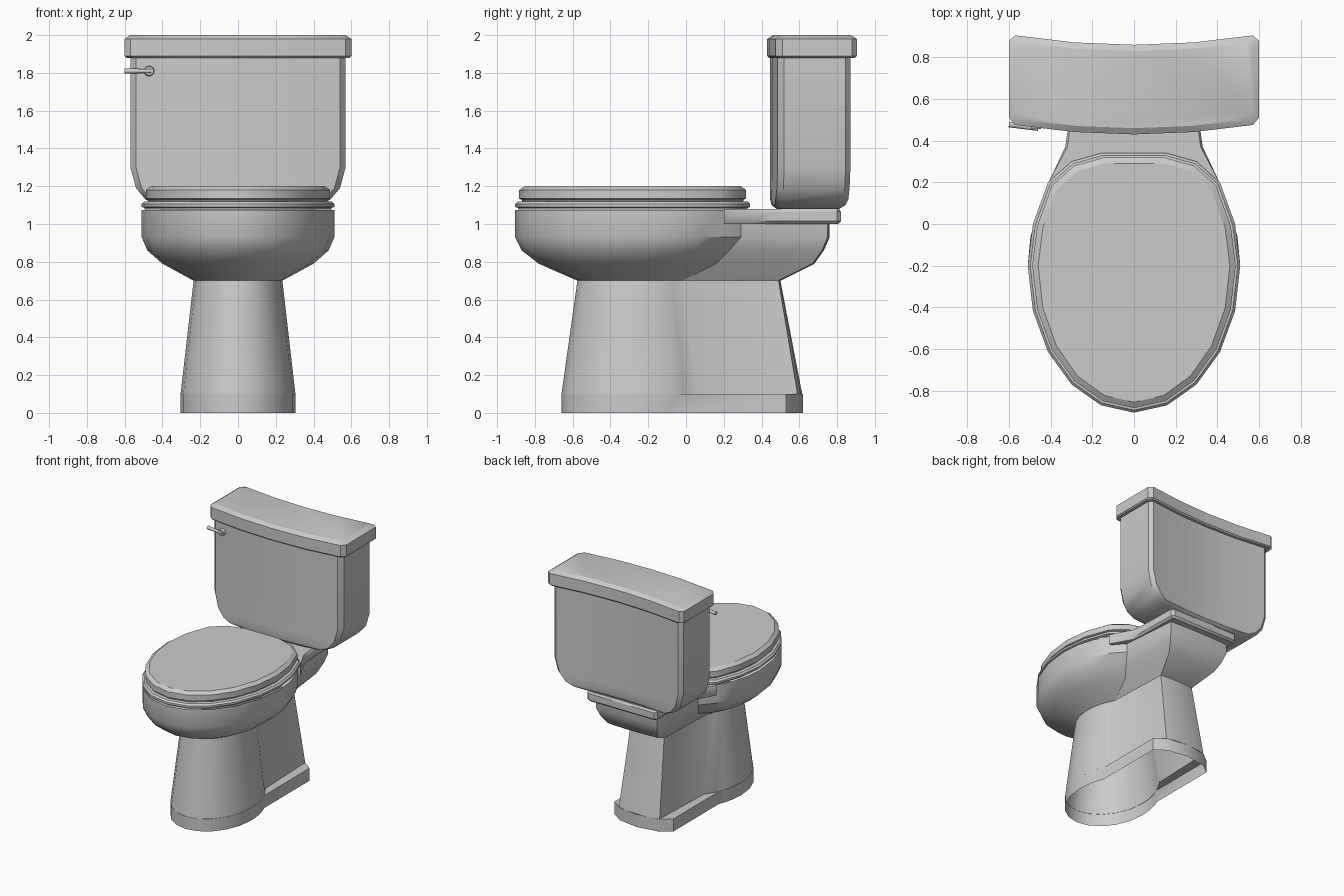
import bpy, bmesh
from math import sin, cos, acos, pi, radians
from mathutils import Vector

if "Cube" in bpy.data.objects:
    bpy.data.objects.remove(bpy.data.objects["Cube"])


def finish(name, bm):
    bmesh.ops.remove_doubles(bm, verts=bm.verts, dist=0.0001)
    bmesh.ops.recalc_face_normals(bm, faces=bm.faces)
    me = bpy.data.meshes.new(name)
    bm.to_mesh(me)
    bm.free()
    me.shade_smooth()
    me.set_sharp_from_angle(angle=radians(32))
    ob = bpy.data.objects.new(name, me)
    bpy.context.collection.objects.link(ob)
    return ob


def loft(name, rings, bottom=True, top=True):
    """Skin a stack of closed rings that have equal point counts."""
    bm = bmesh.new()
    vs = [[bm.verts.new(p) for p in r] for r in rings]
    n = len(vs[0])
    for a, b in zip(vs, vs[1:]):
        for i in range(n):
            j = (i + 1) % n
            bm.faces.new((a[i], a[j], b[j], b[i]))
    if bottom:
        bm.faces.new(vs[0][::-1])
    if top:
        bm.faces.new(vs[-1])
    return finish(name, bm)


def mirrored(half, z):
    """Close a half outline running from front centre to back centre."""
    pts = half + [(-x, y) for x, y in half[-2:0:-1]]
    return [(x, y, z) for x, y in pts]


# Bowl and pedestal: oval front, straight-sided rear, one continuous skin
def body_ring(z, hw, front, mid, jx, jy, cx, cy, back, n=5):
    half = [(hw * sin(pi / 2 * i / n), mid - (mid - front) * cos(pi / 2 * i / n))
            for i in range(n + 1)]
    end = acos(jx / hw)
    rb = (jy - mid) / sin(end)
    half += [(hw * cos(end * i / 4), mid + rb * sin(end * i / 4)) for i in range(1, 5)]
    half += [(cx, cy), (cx * 0.66, cy + 0.7 * (back - cy)), (0, back)]
    return mirrored(half, z)


foot = (.305, -.66, -.27, .26, -.04, .26, .53, .62)
rim = (.51, -.905, -.2, .31, .29, .27, .75, .76)
loft("bowl_and_pedestal", [
    body_ring(0, *foot),
    body_ring(.10, *foot),
    body_ring(.101, .304, -.659, -.27, .2, .06, .18, .59, .615),
    body_ring(.70, .235, -.575, -.27, .17, -.02, .15, .49, .5),
    body_ring(.79, .40, -.78, -.24, .22, .16, .22, .67, .68),
    body_ring(.86, .48, -.87, -.21, .27, .23, .25, .72, .73),
    body_ring(.93, *rim),
    body_ring(1.075, *rim)], bottom=False, top=False)

# Tank shelf behind the bowl
def shelf_ring(z, d):
    return mirrored([(0, .2), (.41, .2), (.33 - d, .37), (.32 - d, .44),
                     (.31 - d, .80), (.29 - d, .82 - d), (0, .82 - d)], z)


loft("tank_shelf", [shelf_ring(1.0, .015), shelf_ring(1.015, 0),
                    shelf_ring(1.065, 0), shelf_ring(1.08, .01)])


# Seat and seat cover: egg outline with a flattened back
def egg(z, d):
    half = []
    for i in range(6):
        a = pi / 10 * i
        half.append(((.51 - d) * sin(a), -.2 - (.705 - d) * cos(a)))
    k = (.54 - d) / .54
    for i, y in zip(range(6, 11), (.2, .4, .5, .54, .54)):
        half.append(((.51 - d) * sin(pi / 10 * i) if i < 10 else 0, -.2 + y * k))
    return mirrored(half, z)


loft("seat", [egg(1.078, .015), egg(1.085, .015), egg(1.09, 0), egg(1.105, 0),
              egg(1.118, .012), egg(1.12, .03)])
loft("seat_cover", [egg(1.115, .04), egg(1.128, .035), egg(1.135, .022),
                    egg(1.18, .022), egg(1.2, .05)])


# Tank and tank lid: chamfered boxes bowed toward the front
def bowed_ring(z, w, y0, y1, bend, c=.03):
    fr = [-1, -.5, 0, .5, 1]
    pts = [(f * (w - c), y0) for f in fr] + [(w, y0 + c), (w, y1 - c)]
    pts += [(f * (w - c), y1) for f in fr[::-1]] + [(-w, y1 - c), (-w, y0 + c)]
    return [(x, y + bend * (x / .6) ** 2, z) for x, y in pts]


loft("tank", [bowed_ring(z, w, .445 + d, .83 - d, .05) for z, w, d in (
    (1.08, .36, .035), (1.10, .43, .008), (1.13, .49, 0), (1.19, .54, 0),
    (1.30, .57, 0), (1.89, .57, 0))])
loft("tank_lid", [bowed_ring(z, .6 - d, .43 + d, .86 - d, .05) for z, d in (
    (1.88, .01), (1.89, 0), (1.98, 0), (2.0, .03))])


# Flush lever: round boss with a thin arm
def rod(name, a, b, r1, r2, seg=12):
    a, b = Vector(a), Vector(b)
    bm = bmesh.new()
    bmesh.ops.create_cone(bm, cap_ends=True, segments=seg, radius1=r1, radius2=r2,
                          depth=(b - a).length)
    bm.transform((b - a).to_track_quat('Z', 'Y').to_matrix().to_4x4())
    bmesh.ops.translate(bm, verts=bm.verts, vec=(a + b) / 2)
    return finish(name, bm)


rod("lever_boss", (-.47, .49, 1.81), (-.47, .455, 1.81), .03, .024)
rod("lever_arm", (-.46, .457, 1.81), (-.6, .478, 1.81), .010, .014)
